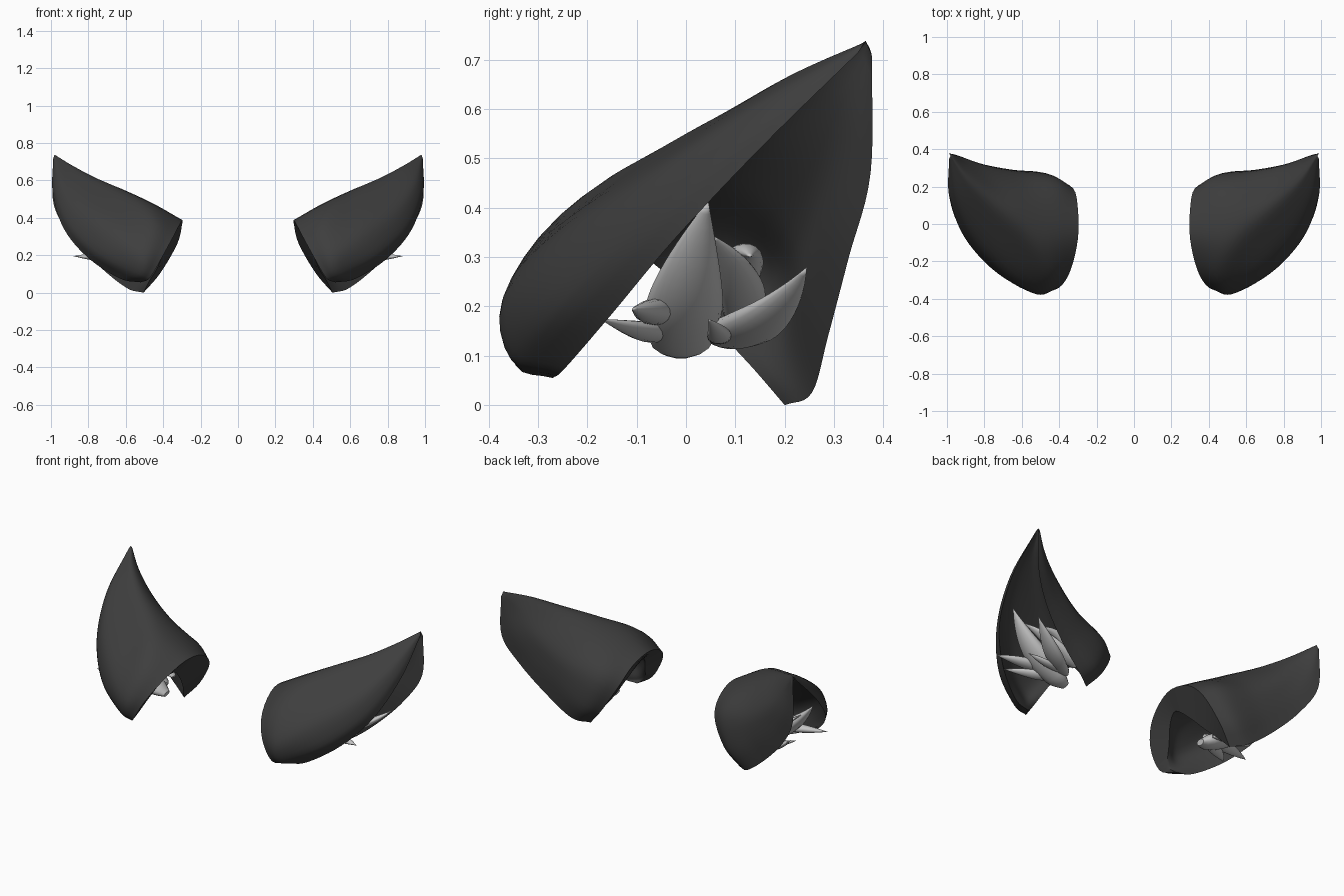
import bpy, bmesh, math
from mathutils import Vector

if "Cube" in bpy.data.objects:
    bpy.data.objects.remove(bpy.data.objects["Cube"])


def material(name, value):
    m = bpy.data.materials.new(name)
    m.diffuse_color = (value, value, value, 1)
    m.use_nodes = True
    m.node_tree.nodes["Principled BSDF"].inputs["Base Color"].default_value = m.diffuse_color
    return m


dark_fur = material("dark_fur", 0.048)
pale_fur = material("pale_fur", 0.55)


def smooth_curve(pts, n):
    """Catmull-Rom curve through pts with n steps per span."""
    p = [2 * pts[0] - pts[1]] + pts + [2 * pts[-1] - pts[-2]]
    out = []
    for i in range(1, len(p) - 2):
        a, b, c, d = p[i - 1:i + 3]
        for k in range(n):
            t = k / n
            out.append(0.5 * (2 * b + (c - a) * t + (2 * a - 5 * b + 4 * c - d) * t * t
                              + (3 * b - a - 3 * c + d) * t ** 3))
    return out + [pts[-1]]


def finish(bm, name, mat, angle):
    bmesh.ops.recalc_face_normals(bm, faces=bm.faces)
    mesh = bpy.data.meshes.new(name)
    bm.to_mesh(mesh)
    bm.free()
    ob = bpy.data.objects.new(name, mesh)
    bpy.context.collection.objects.link(ob)
    mesh.materials.append(mat)
    bpy.ops.object.select_all(action='DESELECT')
    ob.select_set(True)
    bpy.context.view_layer.objects.active = ob
    bpy.ops.object.shade_smooth_by_angle(angle=math.radians(angle))
    ob.modifiers.new("mirror", 'MIRROR')
    return ob


# Ear shell: U-shaped sections from base to tip, front edge over ridge to back edge
sections = [
    [(.52, -.27, .055), (.47, -.345, .08), (.40, -.34, .20), (.34, -.25, .31), (.30, -.08, .385),
     (.30, .08, .36), (.325, .19, .26), (.415, .225, .105), (.505, .20, .0)],
    [(.63, -.245, .075), (.55, -.35, .11), (.51, -.37, .22), (.46, -.265, .375), (.46, -.09, .475),
     (.42, .09, .43), (.42, .235, .32), (.495, .275, .14), (.595, .255, .025)],
    [(.80, -.15, .185), (.74, -.255, .21), (.67, -.27, .33), (.625, -.135, .46), (.62, .02, .552),
     (.60, .15, .505), (.60, .26, .38), (.65, .29, .26), (.74, .288, .14)],
    [(.93, -.02, .34), (.895, -.085, .365), (.845, -.085, .455), (.785, .025, .555), (.77, .14, .618),
     (.76, .23, .565), (.77, .30, .48), (.81, .32, .38), (.89, .33, .30)],
    [(.99, .16, .53), (.975, .12, .545), (.945, .125, .595), (.90, .185, .65), (.89, .25, .682),
     (.89, .305, .65), (.90, .335, .60), (.93, .362, .53), (.985, .374, .47)],
]
tip = Vector((.981, .364, .738))
sections = [[Vector(p) for p in s] for s in sections]
cap_center = Vector((.988, .368, .742))
sections.append([cap_center.lerp(p, .13) + Vector((0, .008, 0)) for p in sections[-1]])
thickness = [.25, .2, .16, .15, .15]

# Inner rim of the base lip: rounded at the front, straight fold down to the back corner
inner_sections = [[Vector(p) for p in [
    (.52, -.27, .055), (.48, -.29, .09), (.44, -.23, .18), (.395, -.165, .27), (.37, -.09, .30),
    (.395, 0, .225), (.43, .08, .135), (.47, .14, .07), (.505, .20, .0)]]]
# Other inner sections are pulled toward the middle of the opening
for s, f in zip(sections[1:], thickness):
    mid = (s[0] + s[-1]) / 2
    inner_sections.append([s[0]] + [p.lerp(mid, f) for p in s[1:-1]] + [s[-1]])


def loft(secs):
    rows = [smooth_curve(s, 4) for s in secs]
    cols = [smooth_curve(list(c), 6) for c in zip(*rows)]
    return list(zip(*cols))


outer, inner = loft(sections), loft(inner_sections)
bm = bmesh.new()
rings = []
for o, n in zip(outer, inner):
    rings.append([bm.verts.new(p) for p in o] + [bm.verts.new(p) for p in reversed(n[1:-1])])
count, last = len(rings[0]), len(outer[0]) - 1
for a, b in zip(rings, rings[1:]):
    for i in range(count):
        j = (i + 1) % count
        bm.faces.new((a[i], a[j], b[j], b[i]))
# Tip cap
apex = bm.verts.new(tip)
for i in range(count):
    bm.faces.new((rings[-1][i], rings[-1][(i + 1) % count], apex))
# Base lip between the outer and inner rims
base = rings[0]
for i in range(last):
    quad = [base[i], base[i + 1], base[(count - i - 1) % count], base[(count - i) % count]]
    unique = list(dict.fromkeys(quad))
    if len(unique) > 2:
        bm.faces.new(unique)
finish(bm, "ear_shells", dark_fur, 60)


def tuft(name, start, bend, end, width, flat=.5, sides=14, steps=18):
    """Curved tapering lock of fur with a rounded root, flattened across its width."""
    a, b, c = Vector(start), Vector(bend), Vector(end)
    bm = bmesh.new()
    prev = None
    for k in range(steps):
        t = k / steps
        p = a * (1 - t) ** 2 + b * 2 * t * (1 - t) + c * t * t
        d = ((b - a) * (1 - t) + (c - b) * t).normalized()
        u = d.cross(Vector((.65, 0, -.75))).normalized()
        v = d.cross(u)
        r = width * (.7 + .3 * math.sin(min(t / .4, 1) * math.pi / 2))
        r *= math.sqrt(min(1, .25 + t / .16))
        r *= 1 if t < .4 else 1 - ((t - .4) / .6) ** 1.6
        ring = [bm.verts.new(p + u * r * math.cos(2 * math.pi * i / sides)
                             + v * r * flat * math.sin(2 * math.pi * i / sides))
                for i in range(sides)]
        if prev:
            for i in range(sides):
                j = (i + 1) % sides
                bm.faces.new((prev[i], prev[j], ring[j], ring[i]))
        else:
            bm.faces.new(ring)
        prev = ring
    end_vert = bm.verts.new(c)
    for i in range(sides):
        bm.faces.new((prev[i], prev[(i + 1) % sides], end_vert))
    finish(bm, name, pale_fur, 50)


# Inner fur locks fanning out of each ear
tuft("tuft_center", (.475, -.01, .11), (.72, -.015, .195), (.89, .045, .415), .078, .6)
tuft("tuft_back_large", (.52, .04, .14), (.72, .165, .135), (.88, .245, .28), .055, .5)
tuft("tuft_back_upper", (.51, .11, .16), (.68, .135, .25), (.82, .052, .345), .047, .5)
tuft("tuft_back_inner", (.50, .10, .20), (.62, .12, .34), (.78, .13, .30), .042, .7)
tuft("tuft_front_low", (.53, -.04, .145), (.66, -.06, .14), (.775, -.175, .175), .03, .6)
tuft("tuft_front_high", (.53, -.04, .185), (.72, -.06, .19), (.88, -.11, .195), .038, .7)
tuft("tuft_back_small", (.56, .06, .135), (.70, .08, .135), (.78, .045, .175), .025, .6)
